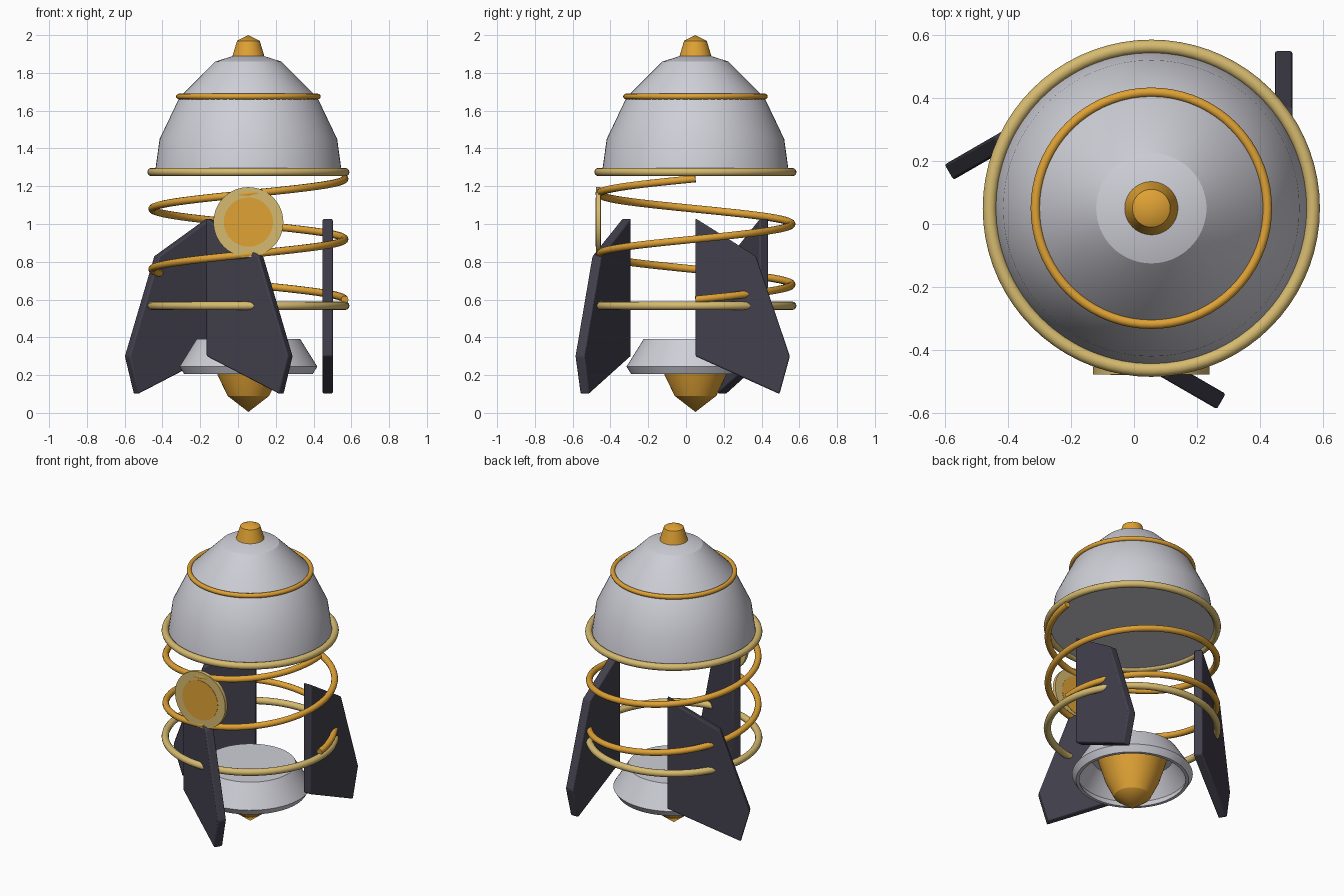
import bpy, bmesh, math
from mathutils import Matrix, Vector

cube = bpy.data.objects.get("Cube")
if cube:
    bpy.data.objects.remove(cube, do_unlink=True)

AXIS = Vector((0.055, 0.05, 0))  # vertical axis of the rocket body


def material(name, rgb):
    mat = bpy.data.materials.new(name)
    mat.use_nodes = True
    color = (*rgb, 1)
    mat.diffuse_color = color
    mat.node_tree.nodes["Principled BSDF"].inputs["Base Color"].default_value = color
    return mat


light_grey = material("light grey", (0.62, 0.62, 0.68))
amber = material("amber", (0.74, 0.36, 0.035))
pale_gold = material("pale gold", (0.67, 0.49, 0.16))
charcoal = material("charcoal", (0.055, 0.051, 0.073))


def finish(obj, mat, angle=25):
    obj.data.materials.clear()
    obj.data.materials.append(mat)
    bpy.ops.object.select_all(action='DESELECT')
    obj.select_set(True)
    bpy.context.view_layer.objects.active = obj
    bpy.ops.object.shade_smooth_by_angle(angle=math.radians(angle))
    return obj


def from_bmesh(name, bm):
    bmesh.ops.recalc_face_normals(bm, faces=bm.faces)
    mesh = bpy.data.meshes.new(name)
    bm.to_mesh(mesh)
    bm.free()
    obj = bpy.data.objects.new(name, mesh)
    bpy.context.collection.objects.link(obj)
    return obj


def lathe(name, profile, mat, steps=64):
    """Revolve a (radius, height) profile around the body axis."""
    bm = bmesh.new()
    verts = [bm.verts.new((r, 0, z)) for r, z in profile]
    edges = [bm.edges.new(pair) for pair in zip(verts, verts[1:])]
    bmesh.ops.spin(bm, geom=verts + edges, cent=(0, 0, 0), axis=(0, 0, 1),
                   angle=math.tau, steps=steps)
    bmesh.ops.remove_doubles(bm, verts=bm.verts, dist=0.0005)
    obj = from_bmesh(name, bm)
    obj.location = AXIS
    return finish(obj, mat)


def ring(name, radius, tube, z, mat):
    bpy.ops.mesh.primitive_torus_add(location=AXIS + Vector((0, 0, z)),
                                     major_radius=radius, minor_radius=tube,
                                     major_segments=72, minor_segments=12)
    obj = bpy.context.object
    obj.name = name
    return finish(obj, mat, 60)


def disc(name, radius, depth, y, z, mat):
    bpy.ops.mesh.primitive_cylinder_add(vertices=64, radius=radius, depth=depth,
                                        location=(AXIS.x, y, z),
                                        rotation=(math.pi / 2, 0, 0))
    obj = bpy.context.object
    obj.name = name
    return finish(obj, mat)


# Nose dome with flat underside, and its tip
lathe("nose_dome", [(0, 1.27), (0.495, 1.27), (0.47, 1.45), (0.365, 1.67),
                    (0.175, 1.86), (0.08, 1.89), (0, 1.89)], light_grey)
lathe("nose_tip", [(0, 1.88), (0.087, 1.88), (0.06, 1.97), (0, 2.0)], amber)

# Trim rings
ring("nose_band", 0.368, 0.015, 1.675, amber)
ring("upper_hoop", 0.513, 0.022, 1.275, pale_gold)
ring("lower_hoop", 0.513, 0.022, 0.567, pale_gold)

# Hollow engine bell and the flame inside it
lathe("engine_bell", [(0, 0.39), (0.275, 0.39), (0.365, 0.245), (0.34, 0.205),
                      (0.32, 0.205), (0.335, 0.245), (0.25, 0.365), (0, 0.365)],
      light_grey)
lathe("flame", [(0, 0.37), (0.215, 0.37), (0.163, 0.2), (0.11, 0.09), (0, 0.005)],
      amber)

# Coil: two turns climbing between the hoops
TURNS, STEPS = 2, 144
curve = bpy.data.curves.new("coil", 'CURVE')
curve.dimensions = '3D'
curve.bevel_depth = 0.02
curve.bevel_resolution = 3
curve.use_fill_caps = True
spline = curve.splines.new('POLY')
spline.points.add(STEPS)
for i, point in enumerate(spline.points):
    t = i / STEPS
    a = t * TURNS * math.tau
    point.co = (0.51 * math.cos(a), 0.51 * math.sin(a), 0.6 + 0.64 * t, 1)
coil = bpy.data.objects.new("coil", curve)
coil.location = AXIS
bpy.context.collection.objects.link(coil)
bpy.ops.object.select_all(action='DESELECT')
coil.select_set(True)
bpy.context.view_layer.objects.active = coil
bpy.ops.object.convert(target='MESH')
finish(bpy.context.object, amber, 60)

# Porthole on the front
disc("porthole_rim", 0.185, 0.024, -0.465, 1.01, pale_gold)
disc("porthole_glass", 0.13, 0.028, -0.465, 1.01, amber)

# Three fins, each set tangentially around the body
FIN = [(0, 1.03), (0.32, 0.83), (0.5, 0.3), (0.445, 0.1), (0, 0.3)]
THICK = 0.056
for i in range(3):
    bm = bmesh.new()
    face = bm.faces.new([bm.verts.new((0.42 - THICK / 2, u, z)) for u, z in FIN])
    out = bmesh.ops.extrude_face_region(bm, geom=[face])["geom"]
    bmesh.ops.translate(bm, vec=(THICK, 0, 0),
                        verts=[v for v in out if isinstance(v, bmesh.types.BMVert)])
    bmesh.ops.rotate(bm, verts=bm.verts, cent=(0, 0, 0),
                     matrix=Matrix.Rotation(i * math.tau / 3, 3, 'Z'))
    fin = from_bmesh(f"fin_{i + 1}", bm)
    fin.location = AXIS
    bevel = fin.modifiers.new("soft_edges", 'BEVEL')
    bevel.width = 0.008
    bevel.segments = 2
    finish(fin, charcoal)
